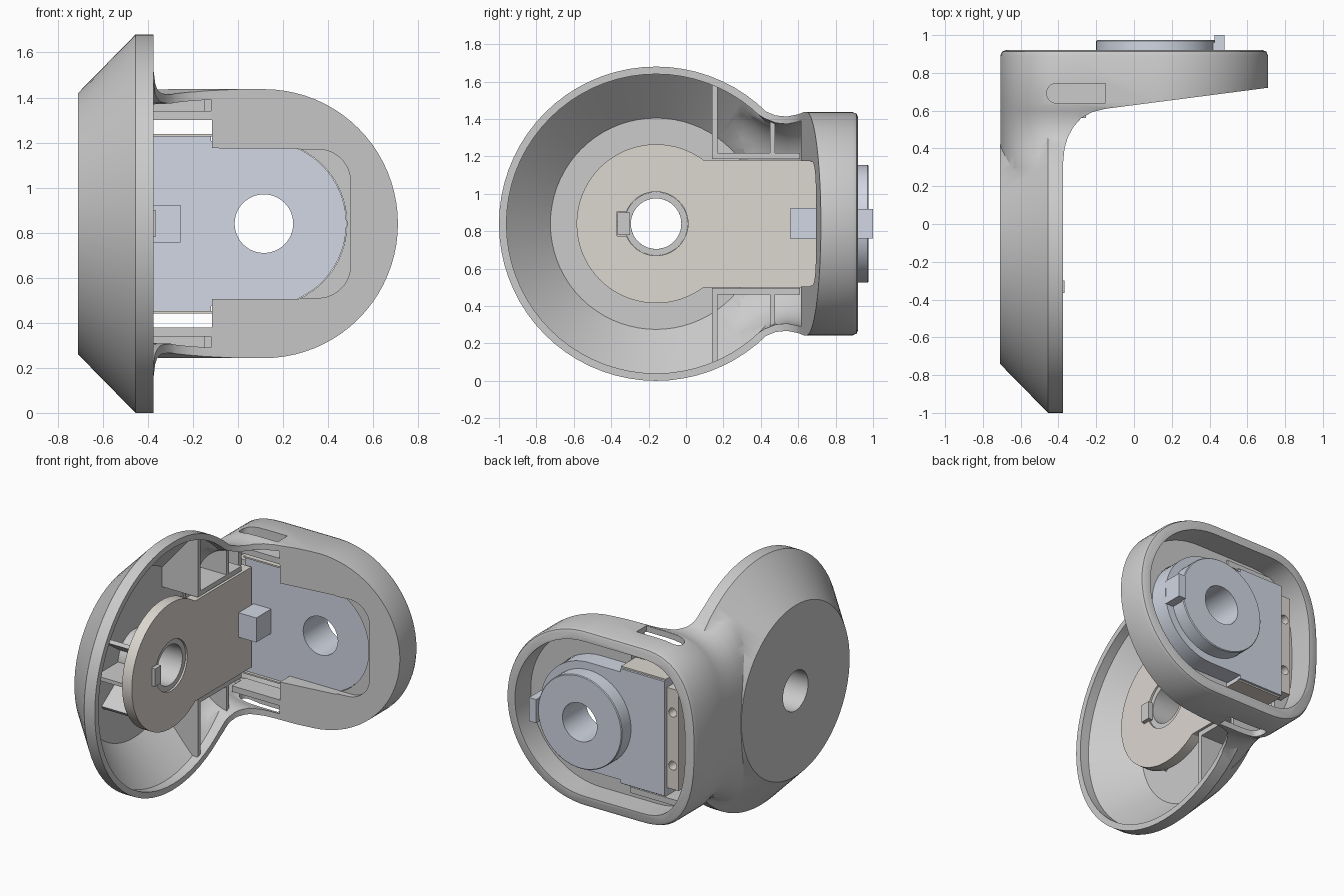
import bpy, bmesh, math
from math import sin, cos, pi

if "Cube" in bpy.data.objects:
    bpy.data.objects.remove(bpy.data.objects["Cube"])

CZ, DY, AX = 0.84, -0.16, 0.115      # mid height, dish centre y, arm pivot x


def material(name, rgb):
    m = bpy.data.materials.new(name)
    m.diffuse_color = (*rgb, 1)
    m.use_nodes = True
    m.node_tree.nodes["Principled BSDF"].inputs["Base Color"].default_value = m.diffuse_color
    return m


BLUE = material("pale_blue", (0.64, 0.68, 0.77))
BEIGE = material("beige", (0.72, 0.68, 0.63))


def loft(name, rings, mat=None):
    """Closed solid through rings of equal point count."""
    bm = bmesh.new()
    vs = [[bm.verts.new(p) for p in r] for r in rings]
    n = len(rings[0])
    for a, b in zip(vs, vs[1:]):
        for i in range(n):
            bm.faces.new((a[i], a[(i + 1) % n], b[(i + 1) % n], b[i]))
    bm.faces.new(vs[0])
    bm.faces.new(vs[-1])
    bmesh.ops.recalc_face_normals(bm, faces=bm.faces)
    me = bpy.data.meshes.new(name)
    bm.to_mesh(me)
    bm.free()
    ob = bpy.data.objects.new(name, me)
    bpy.context.collection.objects.link(ob)
    if mat:
        me.materials.append(mat)
    return ob


def prism(name, pts, axis, a, b, mat=None):
    """Extrude a 2D profile along an axis; x: (y,z), y: (x,z), z: (x,y)."""
    put = {"x": lambda p, t: (t, p[0], p[1]), "y": lambda p, t: (p[0], t, p[1]),
           "z": lambda p, t: (p[0], p[1], t)}[axis]
    return loft(name, [[put(p, t) for p in pts] for t in (a, b)], mat)


def box(name, x0, x1, y0, y1, z0, z1, mat=None):
    return prism(name, [(x0, y0), (x1, y0), (x1, y1), (x0, y1)], "z", z0, z1, mat)


def circle(u, v, r, n=64, a0=0.0, a1=2 * pi):
    full = abs(a1 - a0 - 2 * pi) < 1e-6
    return [(u + r * cos(a0 + (a1 - a0) * i / (n if full else n - 1)),
             v + r * sin(a0 + (a1 - a0) * i / (n if full else n - 1))) for i in range(n)]


def turned(name, prof, n=72):
    """Solid about the dish axis from (x, radius) pairs."""
    return loft(name, [[(x, y, z) for y, z in circle(DY, CZ, r, n)] for x, r in prof])


def boolean(ob, other, op="DIFFERENCE"):
    m = ob.modifiers.new("cut", "BOOLEAN")
    m.object, m.operation, m.solver = other, op, "EXACT"
    bpy.context.view_layer.objects.active = ob
    bpy.ops.object.modifier_apply(modifier=m.name)
    bpy.data.objects.remove(other)


def section(y, h, inset=0.0, right=None):
    """Cross-section of leg and arm at y: soft left end, round or straight right end."""
    h -= inset
    if right is None:
        pts = [(AX + (0.595 - inset) * cos(a), h * sin(a))
               for a in (-pi / 2 + pi * i / 40 for i in range(41))]
    else:
        pts = [(right, -h), (right, h)]
    for i in range(33):
        a = pi / 2 + pi * i / 32
        c, s = abs(cos(a)) ** (2 / 2.6), abs(sin(a)) ** (2 / 2.6)
        pts.append((-0.3 - (0.408 - inset) * c, h * math.copysign(s, sin(a)) if 0 < i < 32 else (h if i == 0 else -h)))
    return [(x, y, CZ + z) for x, z in pts]


# Shell: dish and lofted leg/arm, clipped to the L-shaped side profile
neck = [(-0.1, 0.62), (0.15, 0.72), (0.3, 0.68), (0.36, 0.645), (0.42, 0.605),
        (0.48, 0.58), (0.54, 0.573), (0.6, 0.585), (0.63, 0.597)]
rings = [section(y, h) for y, h in neck]
rings += [section(0.89, 0.597), section(0.912, 0.597, 0.009), section(0.92, 0.597, 0.028)]
shell = loft("bracket_shell", rings)
boolean(shell, turned("dish", [(-0.71, 0.58), (-0.455, 0.84), (-0.33, 0.84)]), "UNION")
side = [(-0.8, -1.1), (-0.375, -1.1), (-0.375, 0.33), (-0.368, 0.40), (-0.35, 0.46),
        (-0.32, 0.515), (-0.28, 0.56), (-0.22, 0.593), (-0.15, 0.61), (0.8, 0.733), (0.8, 1), (-0.8, 1)]
boolean(shell, prism("side", side, "z", -0.2, 1.9), "INTERSECT")

# Hollows: dish bowl, leg cavity, rear recess, front window, plate opening, bore
boolean(shell, turned("bowl", [(-0.67, 0.565), (-0.44, 0.80), (-0.3, 0.80)]))
inner = [section(y, h, 0.04, -0.12) for y, h in neck] + [section(0.72, 0.597, 0.04, -0.12)]
boolean(shell, loft("leg_cavity", inner))
boolean(shell, loft("recess", [section(0.75, 0.595, 0.07), section(1.0, 0.595, 0.07)]))
window = ([(-0.2, -0.33)] + circle(0.355, -0.185, 0.145, 12, -pi / 2, 0)
          + circle(0.355, 0.185, 0.145, 12, 0, pi / 2) + [(-0.2, 0.33)])
boolean(shell, prism("window", [(x, CZ + z) for x, z in window], "y", 0.4, 0.712))
tongue = [(-0.3, CZ - 0.335), (-0.3, CZ + 0.335)] + circle(AX, CZ, 0.368, 40, 1.14, -1.14)
boolean(shell, prism("tongue", tongue, "y", 0.5, 0.9))
boolean(shell, box("opening", -0.5, -0.115, 0.5, 0.9, CZ - 0.46, CZ + 0.46))
boolean(shell, turned("bore", [(-0.9, 0.135), (-0.5, 0.135)], 40))
slot = circle(-0.41, 0.6925, 0.0525, 14, pi / 2, 3 * pi / 2) + [(-0.15, 0.64), (-0.15, 0.745)]
for s in (-1, 1):
    boolean(shell, prism("slot", slot, "z", CZ + s * 0.5, CZ + s * 0.7))

# Ribs, walls and slot floors, mirrored about mid height
for s, tag in ((1, "upper"), (-1, "lower")):
    rib_a = [(-0.68, 0.345), (-0.68, 0.465), (-0.445, 0.74), (-0.40, 0.74), (-0.40, 0.345)]
    rib_b = [(-0.62, 0.36), (-0.6, 0.455), (-0.5, 0.54), (-0.40, 0.56), (-0.40, 0.36)]
    prism(tag + "_dish_rib", [(x, CZ + s * z) for x, z in rib_a], "y", 0.14, 0.168)
    prism(tag + "_neck_rib", [(x, CZ + s * z) for x, z in rib_b], "y", 0.45, 0.477)
    box(tag + "_leg_wall", -0.64, -0.40, 0.14, 0.61, *sorted((CZ + s * 0.345, CZ + s * 0.378)))
    box(tag + "_slot_floor", -0.48, -0.115, 0.62, 0.76, *sorted((CZ + s * 0.46, CZ + s * 0.50)))
    box(tag + "_plate_lip", -0.45, -0.115, 0.70, 0.86, *sorted((CZ + s * 0.388, CZ + s * 0.398)), BEIGE)

# Hollow boss with locating key, and three support ribs behind the plate
boss = turned("dish_boss", [(-0.69, 0.17), (-0.40, 0.17)], 48)
boolean(boss, turned("boss_bore", [(-0.9, 0.135), (-0.3, 0.135)], 48))
box("boss_key", -0.44, -0.367, -0.365, -0.30, CZ - 0.06, CZ + 0.06)
for i, a in enumerate((pi - 0.6, pi, pi + 0.6)):
    d, n = (cos(a), sin(a)), (-sin(a) * 0.013, cos(a) * 0.013)
    quad = [(DY + d[0] * r + n[0] * k, CZ + d[1] * r + n[1] * k)
            for r, k in ((0.16, 1), (0.41, 1), (0.41, -1), (0.16, -1))]
    prism("support_rib_%d" % (i + 1), quad, "x", -0.68, -0.46)

# Beige keyhole plate running from the dish to the arm
a = math.asin(0.34 / 0.425)
key = circle(DY, CZ, 0.425, 56, a, 2 * pi - a) + [(0.70, CZ - 0.34), (0.70, CZ + 0.34)]
plate = prism("keyhole_plate", key, "x", -0.46, -0.388, BEIGE)
boolean(plate, turned("plate_hole", [(-0.6, 0.171), (-0.3, 0.171)], 48))
boolean(plate, box("key_notch", -0.6, -0.3, -0.37, -0.25, CZ - 0.065, CZ + 0.065))

# Beige end lug with two screw holes
lug = box("end_lug", -0.54, -0.452, 0.76, 0.85, CZ - 0.34, CZ + 0.34, BEIGE)
for s in (-1, 1):
    boolean(lug, prism("lug_hole", circle(-0.495, CZ + s * 0.18, 0.03, 20), "y", 0.6, 1))

# Blue arm plate, its rear hub and the through bore
b = math.asin(0.34 / 0.366)
body = [(-0.45, CZ - 0.388), (-0.12, CZ - 0.388), (-0.12, CZ - 0.366)]
body += circle(AX, CZ, 0.366, 40, -pi / 2, pi / 2)
body += [(-0.12, CZ + 0.366), (-0.12, CZ + 0.388), (-0.45, CZ + 0.388)]
arm = prism("arm_plate", body, "y", 0.72, 0.875, BLUE)
hub = loft("rear_hub", [[(x, y, z) for x, z in circle(AX, CZ, r)]
                        for y, r in ((0.87, 0.315), (0.97, 0.315), (0.975, 0.31))], BLUE)
for ob in (arm, hub):
    boolean(ob, prism("pivot_bore", circle(AX, CZ, 0.13, 48), "y", 0.5, 1.2))
box("hub_tab", 0.425, 0.478, 0.87, 1.0, CZ - 0.08, CZ + 0.08, BLUE)
box("hub_tab_web", 0.40, 0.43, 0.87, 0.96, CZ - 0.08, CZ + 0.08, BLUE)
box("stop_block", -0.388, -0.255, 0.56, 0.73, CZ - 0.083, CZ + 0.083, BLUE)

# Smooth shading with sharp edges kept
bpy.ops.object.select_all(action="SELECT")
bpy.ops.object.shade_smooth_by_angle(angle=math.radians(28))
